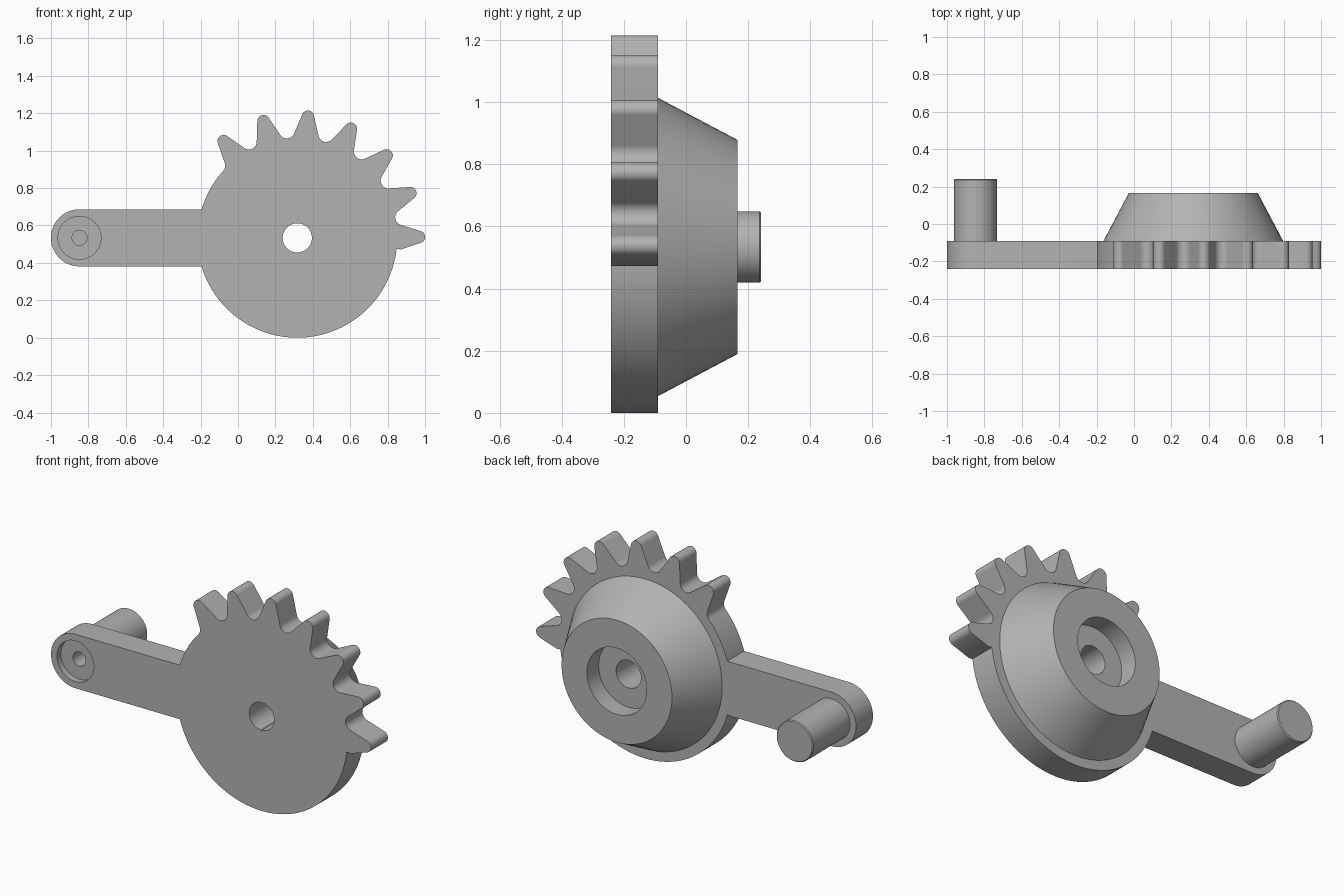
import bpy
import bmesh
from math import sin, cos, pi, radians, atan2, acos, asin, hypot
from mathutils import Vector, Matrix

if "Cube" in bpy.data.objects:
    bpy.data.objects.remove(bpy.data.objects["Cube"], do_unlink=True)

grey = bpy.data.materials.new("plain grey")
grey.use_nodes = True
grey.diffuse_color = (0.45, 0.45, 0.45, 1)
grey.node_tree.nodes["Principled BSDF"].inputs["Base Color"].default_value = grey.diffuse_color

# Shared dimensions
HUB = Vector((0.317, 0.534))       # gear centre in x, z
R = 0.534                          # disc radius
FRONT, BACK = -0.241, -0.09        # plate faces in y
BORE = 0.078                       # axle hole radius
ARM = 0.1525                       # half width of the arm
PIN = Vector((ARM - 1, HUB.y))     # handle centre
PIN_R = 0.115
PITCH, TEETH, FIRST = radians(21.15), 7, radians(0.4)


def arc(centre, radius, start, end, steps):
    """Points along an arc, both ends included."""
    return [Vector((centre[0] + radius * cos(a), centre[1] + radius * sin(a)))
            for a in (start + (end - start) * i / steps for i in range(steps + 1))]


def finish(name, bm):
    bmesh.ops.recalc_face_normals(bm, faces=bm.faces)
    mesh = bpy.data.meshes.new(name)
    bm.to_mesh(mesh)
    bm.free()
    mesh.materials.append(grey)
    obj = bpy.data.objects.new(name, mesh)
    bpy.context.collection.objects.link(obj)
    bpy.ops.object.select_all(action='DESELECT')
    obj.select_set(True)
    bpy.context.view_layer.objects.active = obj
    bpy.ops.object.shade_smooth_by_angle(angle=radians(30))
    return obj


def lathe(name, centre, profile, closed):
    """Revolve (radius, y) points about an axis parallel to y."""
    bm = bmesh.new()
    verts = [bm.verts.new((centre.x + r, y, centre.y)) for r, y in profile]
    pairs = list(zip(verts, verts[1:]))
    if closed:
        pairs.append((verts[-1], verts[0]))
    edges = [bm.edges.new(p) for p in pairs]
    bmesh.ops.spin(bm, geom=verts + edges, cent=(centre.x, 0, centre.y), axis=(0, 1, 0),
                   angle=2 * pi, steps=96, use_merge=False)
    bmesh.ops.remove_doubles(bm, verts=bm.verts, dist=1e-5)
    return finish(name, bm)


def tooth_side():
    """Upper half of one tooth: rounded tip, straight flank, rounded root."""
    tip_c, tip_r, root_r = Vector((0.65, 0)), 0.033, 0.042
    root_c = (R + root_r) * Vector((cos(PITCH / 2), sin(PITCH / 2)))
    d = root_c - tip_c
    lean = atan2(d.y, d.x) - acos((tip_r + root_r) / d.length)
    return (arc(tip_c, tip_r, 0, lean, 8)
            + arc(root_c, root_r, lean + pi, PITCH / 2 + pi, 8))


# Outline of disc, teeth and arm, counter-clockwise
side = tooth_side()
tooth = [Vector((p.x, -p.y)) for p in reversed(side)] + side[1:]
outline = []
for i in range(TEETH):
    turn = Matrix.Rotation(FIRST + i * PITCH, 2)
    part = tooth[8:] if i == 0 else tooth[1:]
    outline += [HUB + turn @ p for p in part]
join = asin(ARM / R)
last_root = FIRST + (TEETH - 0.5) * PITCH
foot = outline[0] - HUB
outline += arc(HUB, R, last_root, pi - join, 10)[1:]
outline += arc(PIN, ARM, pi / 2, 3 * pi / 2, 40)
outline += arc(HUB, R, pi + join, 2 * pi + atan2(foot.y, foot.x), 70)

# Gear plate with axle hole and handle hole
bm = bmesh.new()
for loop in (outline, arc(HUB, BORE, 0, 2 * pi, 96)[:-1], arc(PIN, PIN_R, 0, 2 * pi, 96)[:-1]):
    vs = [bm.verts.new((p.x, FRONT, p.y)) for p in loop]
    for a, b in zip(vs, vs[1:] + vs[:1]):
        bm.edges.new((a, b))
bmesh.ops.triangle_fill(bm, edges=bm.edges[:], use_beauty=True, normal=(0, -1, 0))
extruded = bmesh.ops.extrude_face_region(bm, geom=bm.faces[:], use_keep_orig=True)
moved = [g for g in extruded["geom"] if isinstance(g, bmesh.types.BMVert)]
bmesh.ops.translate(bm, verts=moved, vec=(0, BACK - FRONT, 0))
finish("gear_plate", bm)

# Tapered hub with a stepped recess
lathe("tapered_hub", HUB, [(BORE, BACK), (0.48, BACK), (0.345, 0.165), (0.187, 0.165),
                           (0.187, 0.06), (BORE, 0.06)], True)

# Handle pin, set back from the front with a blind screw hole
lathe("handle_pin", PIN, [(0, 0.05), (0.04, 0.05), (0.04, FRONT + 0.035),
                          (PIN_R, FRONT + 0.035), (PIN_R, 0.236), (PIN_R - 0.005, 0.241),
                          (0, 0.241)], False)
